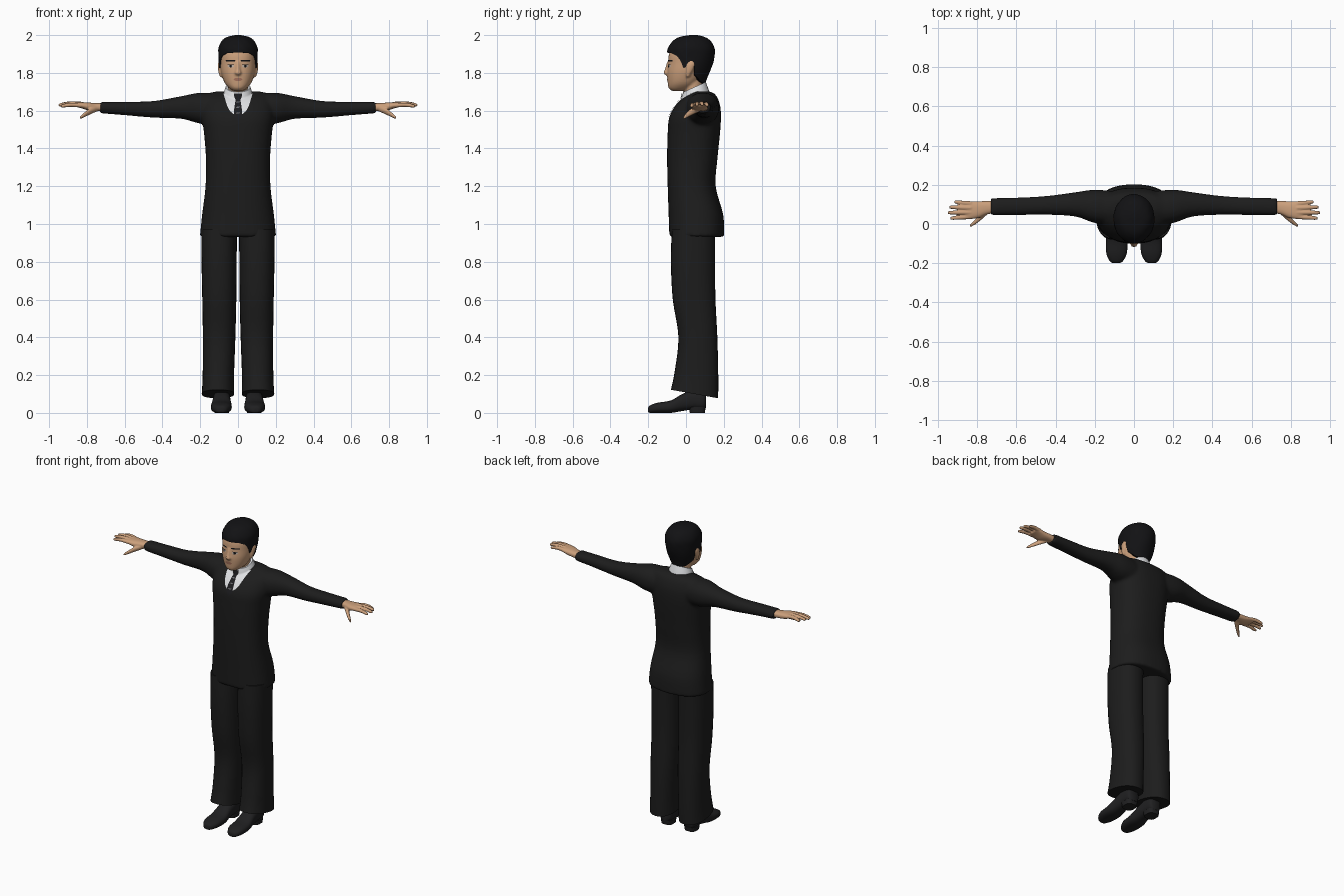
import bpy, bmesh, math
from mathutils import Vector
from mathutils.bvhtree import BVHTree

cube = bpy.data.objects.get("Cube")
if cube:
    bpy.data.objects.remove(cube, do_unlink=True)


def material(name, r, g, b):
    m = bpy.data.materials.new(name)
    m.use_nodes = True
    m.diffuse_color = (r, g, b, 1)
    bsdf = m.node_tree.nodes["Principled BSDF"]
    bsdf.inputs["Base Color"].default_value = (r, g, b, 1)
    bsdf.inputs["Roughness"].default_value = 0.8
    return m


SUIT = material("black suit cloth", .012, .012, .012)
HAIR = material("black hair", .006, .006, .007)
SKIN = material("skin", .60, .35, .20)
SHIRT = material("white shirt", .74, .75, .77)
TIE = material("dark tie", .012, .012, .014)
STRIPE = material("grey tie stripe", .16, .16, .17)
SHOE = material("black leather", .014, .014, .015)
LIP = material("lips", .38, .17, .11)
EYE = material("eye white", .50, .42, .36)


def refine(rows, k):
    """Smoothly interpolate between the rows of a profile."""
    out = []
    for i in range(len(rows) - 1):
        p = [rows[max(0, min(len(rows) - 1, i + d))] for d in (-1, 0, 1, 2)]
        for j in range(k):
            t = j / k
            out.append(tuple(
                b + .5 * t * (c - a + t * (2*a - 5*b + 4*c - d + t * (3*(b - c) + d - a)))
                for a, b, c, d in zip(*p)))
    return out + [rows[-1]]


def front_back(rows):
    """Rows of (z, front y, back y, half width) as loft rows."""
    return [(z, 0, (f + b) / 2, w, (b - f) / 2) for z, f, b, w in rows]


def loft(bm, rows, axis, e=2, n=28, k=4, side=1, bend=None):
    """Skin superellipse rings of (position, centre u, centre v, radius u, radius v)."""
    rings = []
    for t, cu, cv, ru, rv in refine(rows, k):
        ring = []
        for i in range(n):
            c, s = math.cos(math.tau * i / n), math.sin(math.tau * i / n)
            u = cu + ru * math.copysign(abs(c) ** (2 / e), c)
            v = cv + rv * math.copysign(abs(s) ** (2 / e), s)
            co = Vector({"x": (t, u, v), "y": (u, t, v), "z": (u, v, t)}[axis])
            if bend:
                co.z += bend(co)
            co.x *= side
            ring.append(bm.verts.new(co))
        rings.append(ring)
    skin(bm, rings)


def skin(bm, rings):
    n = len(rings[0])
    for a, b in zip(rings, rings[1:]):
        for i in range(n):
            bm.faces.new((a[i], a[(i + 1) % n], b[(i + 1) % n], b[i]))
    bm.faces.new(rings[0])
    bm.faces.new(rings[-1])


def finish(bm, name, mat, voxel=0, smooth=4, solid=True):
    if solid:
        bmesh.ops.recalc_face_normals(bm, faces=bm.faces)
    mesh = bpy.data.meshes.new(name)
    bm.to_mesh(mesh)
    bm.free()
    ob = bpy.data.objects.new(name, mesh)
    bpy.context.collection.objects.link(ob)
    if voxel:  # fuse overlapping pieces into one skin
        r = ob.modifiers.new("fuse", "REMESH")
        r.mode, r.voxel_size = "VOXEL", voxel
        s = ob.modifiers.new("soften", "SMOOTH")
        s.factor, s.iterations = .5, smooth
        dg = bpy.context.evaluated_depsgraph_get()
        ob.data = bpy.data.meshes.new_from_object(ob.evaluated_get(dg))
        ob.modifiers.clear()
    ob.data.materials.clear()
    ob.data.materials.append(mat)
    ob.data.shade_smooth()
    ob.data.set_sharp_from_angle(angle=math.radians(50))
    return ob


def tree(ob):
    bm = bmesh.new()
    bm.from_mesh(ob.data)
    t = BVHTree.FromBMesh(bm)
    bm.free()
    return t


def plate(name, rows, targets, mat, lift=.003, side=1, cols=10):
    """Thin sheet of (z, centre x, half width) rows draped on the front of the targets."""
    bm = bmesh.new()
    grid = []
    for z, cx, hw in refine(rows, 4):
        line = []
        for j in range(cols + 1):
            x = cx * side + hw * (2 * j / cols - 1)
            hits = [t.ray_cast(Vector((x, -1, z)), Vector((0, 1, 0)))[0] for t in targets]
            y = min([h.y for h in hits if h] or [.03])
            line.append(bm.verts.new((x, y - lift, z)))
        grid.append(line)
    for a, b in zip(grid, grid[1:]):
        for j in range(cols):
            bm.faces.new((a[j], a[j + 1], b[j + 1], b[j]))
    return finish(bm, name, mat, solid=False)


# Jacket: torso and both sleeves fused
bm = bmesh.new()
loft(bm, front_back([
    (.932, -.088, .202, .202), (1.05, -.092, .197, .19), (1.2, -.097, .157, .172),
    (1.35, -.1, .167, .17), (1.48, -.097, .18, .18), (1.56, -.09, .185, .19),
    (1.62, -.06, .182, .188), (1.665, -.018, .168, .18), (1.69, .025, .15, .16),
    (1.702, .05, .125, .11)]), "z", e=2.4, n=48)
for s in (1, -1):
    loft(bm, [(.08, .08, 1.605, .085, .085), (.2, .09, 1.613, .085, .082),
              (.3, .1, 1.617, .062, .06), (.45, .095, 1.607, .048, .044),
              (.6, .09, 1.612, .045, .036), (.73, .088, 1.617, .044, .031)],
         "x", e=2.2, side=s)
jacket = finish(bm, "jacket", SUIT, voxel=.01, smooth=5)

# Shirt collar, higher at the back
bm = bmesh.new()
loft(bm, [(1.62, 0, .05, .09, .085), (1.68, 0, .047, .08, .072), (1.725, 0, .045, .065, .06)],
     "z", bend=lambda v: .45 * (v.y - .045))
collar = finish(bm, "shirt_collar", SHIRT)

# Shirt front and tie lie on the chest
chest = [tree(jacket), tree(collar)]
plate("shirt_front", [(1.572, 0, .006), (1.59, 0, .034), (1.61, 0, .05), (1.64, 0, .062),
                      (1.67, 0, .071), (1.69, 0, .077)], chest, SHIRT, cols=24)
plate("tie", [(1.545, 0, .002), (1.565, 0, .017), (1.6, 0, .021), (1.65, 0, .014),
              (1.66, 0, .013), (1.67, 0, .019), (1.69, 0, .021)], chest, TIE, lift=.007)
for z in (1.585, 1.615, 1.643):
    plate("tie_stripe", [(z, -.003, .009), (z + .006, .003, .009)], chest, STRIPE, lift=.009)

# Head: skull, neck, nose, chin and ears fused
bm = bmesh.new()
loft(bm, front_back([
    (1.705, -.075, -.02, .025), (1.72, -.092, .03, .048), (1.75, -.097, .065, .072),
    (1.8, -.1, .1, .089), (1.85, -.095, .125, .095), (1.9, -.09, .135, .096),
    (1.95, -.065, .12, .08), (1.985, -.01, .07, .04)]), "z", e=2.2, n=40)
loft(bm, [(1.62, 0, .045, .056, .05), (1.7, 0, .04, .054, .05), (1.78, 0, .04, .056, .05)], "z")
loft(bm, [(1.787, 0, -.097, .012, .01), (1.8, 0, -.102, .018, .017),
          (1.82, 0, -.098, .012, .014), (1.858, 0, -.092, .008, .008)], "z", n=14)
for s in (1, -1):
    loft(bm, [(1.778, .09, .008, .006, .008), (1.81, .095, .016, .01, .018),
              (1.845, .097, .025, .01, .023), (1.862, .095, .027, .006, .014)],
         "z", n=14, side=s)
head = finish(bm, "head", SKIN, voxel=.006, smooth=2)

# Facial details
face = [tree(head)]
for s, label in ((1, "left"), (-1, "right")):
    plate(label + "_eye", [(1.829, .039, .008), (1.836, .039, .018), (1.843, .039, .01)],
          face, EYE, lift=.002, side=s)
    plate(label + "_iris", [(1.829, .039, .004), (1.836, .039, .007), (1.843, .039, .004)],
          face, HAIR, lift=.003, side=s)
    plate(label + "_eyelid", [(1.842, .039, .018), (1.845, .039, .015)],
          face, HAIR, lift=.003, side=s)
    plate(label + "_eyebrow", [(1.861, .04, .024), (1.865, .04, .026), (1.869, .042, .02)],
          face, HAIR, lift=.003, side=s)
plate("lips", [(1.757, 0, .01), (1.766, 0, .024), (1.774, 0, .012)], face, LIP)

# Hair: a cap whose lower edge follows the hairline
CAP = refine([(1.72, -.09, .098, .066), (1.76, -.1, .108, .084), (1.8, -.102, .124, .098),
              (1.85, -.1, .143, .102), (1.9, -.1, .152, .104), (1.935, -.094, .15, .103),
              (1.97, -.068, .13, .085), (1.99, -.035, .1, .058), (2.0, .02, .06, .015)], 6)
HAIRLINE = [(0, 1.908), (.6, 1.905), (.95, 1.89), (1.15, 1.862), (1.3, 1.825), (1.42, 1.83),
            (1.5, 1.862), (1.72, 1.862), (1.9, 1.79), (2.4, 1.752), (3.15, 1.735)]


def lookup(table, t):
    for a, b in zip(table, table[1:]):
        if t <= b[0]:
            f = max(0, (t - a[0]) / (b[0] - a[0]))
            return [p + f * (q - p) for p, q in zip(a, b)]
    return table[-1]


bm = bmesh.new()
rings = []
N, M = 72, 18
for j in range(-1, M + 1):
    ring = []
    for i in range(N):
        a = math.tau * i / N - math.pi
        low = lookup(HAIRLINE, abs(a))[1]
        z = low + (2 - low) * math.sin(max(j, 0) / M * math.pi / 2)
        _, f, b, w = lookup(CAP, z)
        grow = .88 if j < 0 else 1 + .012 * math.sin(9 * a + 40 * z) * math.sin(70 * z + 3 * a)
        ring.append(bm.verts.new((w * grow * math.sin(a),
                                  (f + b) / 2 - (b - f) / 2 * grow * math.cos(a), z)))
    rings.append(ring)
skin(bm, rings)
finish(bm, "hair", HAIR)

# Fingers: (base y, tip y, tip x, base z)
FINGERS = [(.104, .112, .918, 1.632), (.082, .086, .943, 1.636),
           (.059, .058, .95, 1.634), (.037, .03, .938, 1.628)]

for s, label in ((1, "left"), (-1, "right")):
    # Hand: palm, fingers and thumb fused
    bm = bmesh.new()
    loft(bm, [(.70, .087, 1.617, .03, .022), (.75, .083, 1.619, .034, .021),
              (.79, .074, 1.622, .042, .021), (.83, .071, 1.629, .045, .016),
              (.86, .071, 1.632, .04, .011)], "x", e=2.4, side=s)
    for y0, y1, tip, z in FINGERS:
        loft(bm, [(.83, y0, z, .012, .012), ((.83 + tip) / 2, (y0 + y1) / 2, z + .003, .011, .011),
                  (tip - .01, y1, z - .003, .009, .009), (tip, y1, z - .005, .004, .004)],
             "x", n=14, side=s)
    loft(bm, [(.745, .07, 1.612, .018, .016), (.78, .038, 1.598, .017, .017),
              (.81, .011, 1.58, .013, .013), (.83, -.004, 1.567, .009, .009),
              (.838, -.01, 1.561, .004, .004)], "x", n=14, side=s)
    finish(bm, label + "_hand", SKIN, voxel=.004, smooth=2)

    # Trouser leg with a slanted cuff
    bm = bmesh.new()
    loft(bm, [(.1, .106, .045, .086, .125), (.2, .104, .055, .083, .116),
              (.4, .1, .063, .086, .103), (.6, .099, .043, .09, .113),
              (.8, .1, .037, .093, .117), (.97, .1, .04, .094, .115)], "z", e=2.3, side=s,
         bend=lambda v: -.18 * (v.y - .045) * max(0, 1 - (v.z - .1) / .3))
    finish(bm, label + "_trouser_leg", SUIT)

    # Shoe with an arched sole and a heel block
    bm = bmesh.new()
    loft(bm, [(-.2, .09, .016, .015, .012), (-.19, .09, .02, .033, .02),
              (-.15, .089, .027, .052, .027), (-.08, .088, .033, .055, .033),
              (-.02, .087, .055, .048, .045), (.04, .086, .07, .045, .052),
              (.09, .086, .068, .042, .05), (.105, .086, .065, .03, .04)],
         "y", e=2.5, side=s)
    loft(bm, [(0, .086, .06, .038, .04), (.03, .086, .06, .042, .044)], "z", e=3, k=1, side=s)
    finish(bm, label + "_shoe", SHOE)
